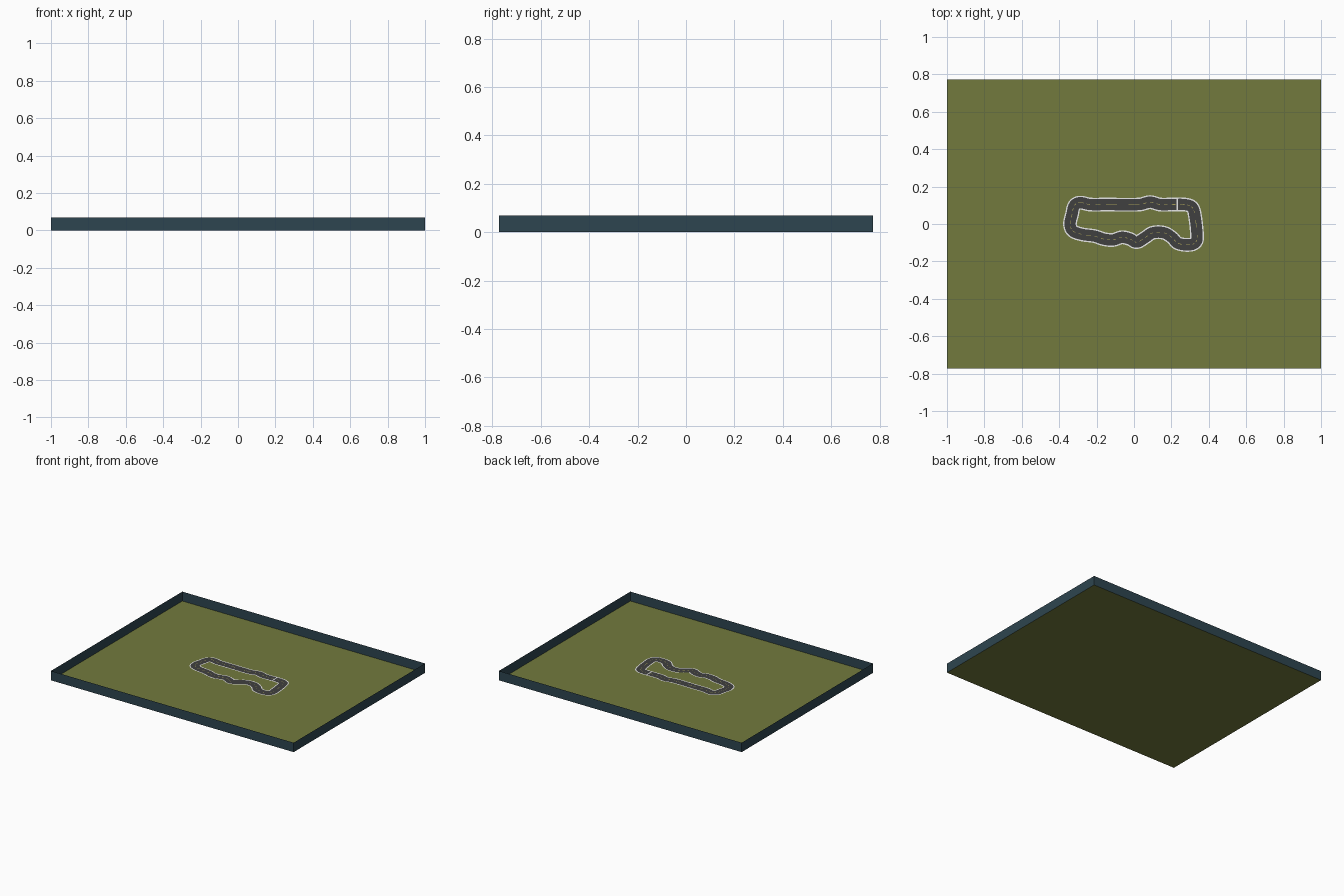
import bpy
from mathutils import Vector

if "Cube" in bpy.data.objects:
    bpy.data.objects.remove(bpy.data.objects["Cube"])

X, Y, H = 1.0, 0.773, 0.07


def material(name, rgb):
    m = bpy.data.materials.new(name)
    m.diffuse_color = (*rgb, 1)
    m.use_nodes = True
    m.node_tree.nodes["Principled BSDF"].inputs["Base Color"].default_value = m.diffuse_color
    return m


GRASS = material("grass green", (0.168, 0.195, 0.048))
TEAL = material("dark teal", (0.027, 0.060, 0.080))
ASPHALT = material("asphalt grey", (0.051, 0.051, 0.051))
WHITE = material("line white", (0.80, 0.80, 0.80))
YELLOW = material("dash yellow", (0.40, 0.36, 0.10))


def make(name, verts, faces, mat):
    me = bpy.data.meshes.new(name)
    me.from_pydata(verts, [], faces)
    me.materials.append(mat)
    ob = bpy.data.objects.new(name, me)
    bpy.context.collection.objects.link(ob)
    return ob


# Lawn and the thin wall around it
rect = [(-X, -Y), (X, -Y), (X, Y), (-X, Y)]
make("lawn", [(x, y, 0) for x, y in rect], [(0, 1, 2, 3)], GRASS)
make("boundary_wall", [(x, y, z) for z in (0, H) for x, y in rect],
     [(i, (i + 1) % 4, (i + 1) % 4 + 4, i + 4) for i in range(4)], TEAL)

# Centre line of the circuit, clockwise from the top left
PATH = [(-.289, .114), (-.235, .104), (-.15, .104), (.03, .104), (.086, .117),
        (.139, .104), (.20, .104), (.27, .104), (.308, .092), (.323, .06),
        (.337, -.06), (.331, -.096), (.30, -.111), (.235, -.103),
        (.203, -.072), (.16, -.047), (.10, -.047), (.06, -.072), (.014, -.097),
        (-.02, -.081), (-.064, -.071), (-.112, -.085), (-.16, -.081),
        (-.21, -.065), (-.28, -.055), (-.328, -.036), (-.342, 0),
        (-.331, .053), (-.318, .10)]
STEPS = 6


def smooth_loop(pts):
    """Closed Catmull-Rom curve through the points."""
    p, n, out = [Vector(q) for q in pts], len(pts), []
    for i in range(n):
        a, b, c, d = (p[(i + k - 1) % n] for k in range(4))
        # tangents limited to the span length so long spans stay straight
        s = (c - b).length
        t0 = (c - a).normalized() * s
        t1 = (d - b).normalized() * s
        for k in range(STEPS):
            t = k / STEPS
            out.append(b * (2*t**3 - 3*t*t + 1) + t0 * (t**3 - 2*t*t + t)
                       + c * (3*t*t - 2*t**3) + t1 * (t**3 - t*t))
    return out


LINE = smooth_loop(PATH)
N = len(LINE)
NORMAL = []
for i in range(N):
    d = (LINE[(i + 1) % N] - LINE[i - 1]).normalized()
    NORMAL.append(Vector((-d.y, d.x)))   # points outwards


def ribbon(name, inner, outer, z, mat, keep=lambda i: True):
    """Flat strip between two offsets from the centre line."""
    verts = [(*(LINE[i] + NORMAL[i] * o), z) for i in range(N) for o in (inner, outer)]
    faces = [(2*i, 2*((i + 1) % N), 2*((i + 1) % N) + 1, 2*i + 1)
             for i in range(N) if keep(i)]
    return make(name, verts, faces, mat)


# Road, edge lines and dashed centre line
ribbon("road", -0.031, 0.031, 0.002, ASPHALT)
ribbon("outer_edge_line", 0.030, 0.037, 0.0025, WHITE)
ribbon("inner_edge_line", -0.037, -0.030, 0.0025, WHITE)
ribbon("centre_dashes", -0.0015, 0.0015, 0.003, YELLOW, lambda i: i % 4 < 2)

# Start line across the top straight
make("start_line", [(x, y, 0.0035) for x, y in
                    ((.226, .073), (.234, .073), (.234, .135), (.226, .135))],
     [(0, 1, 2, 3)], WHITE)
